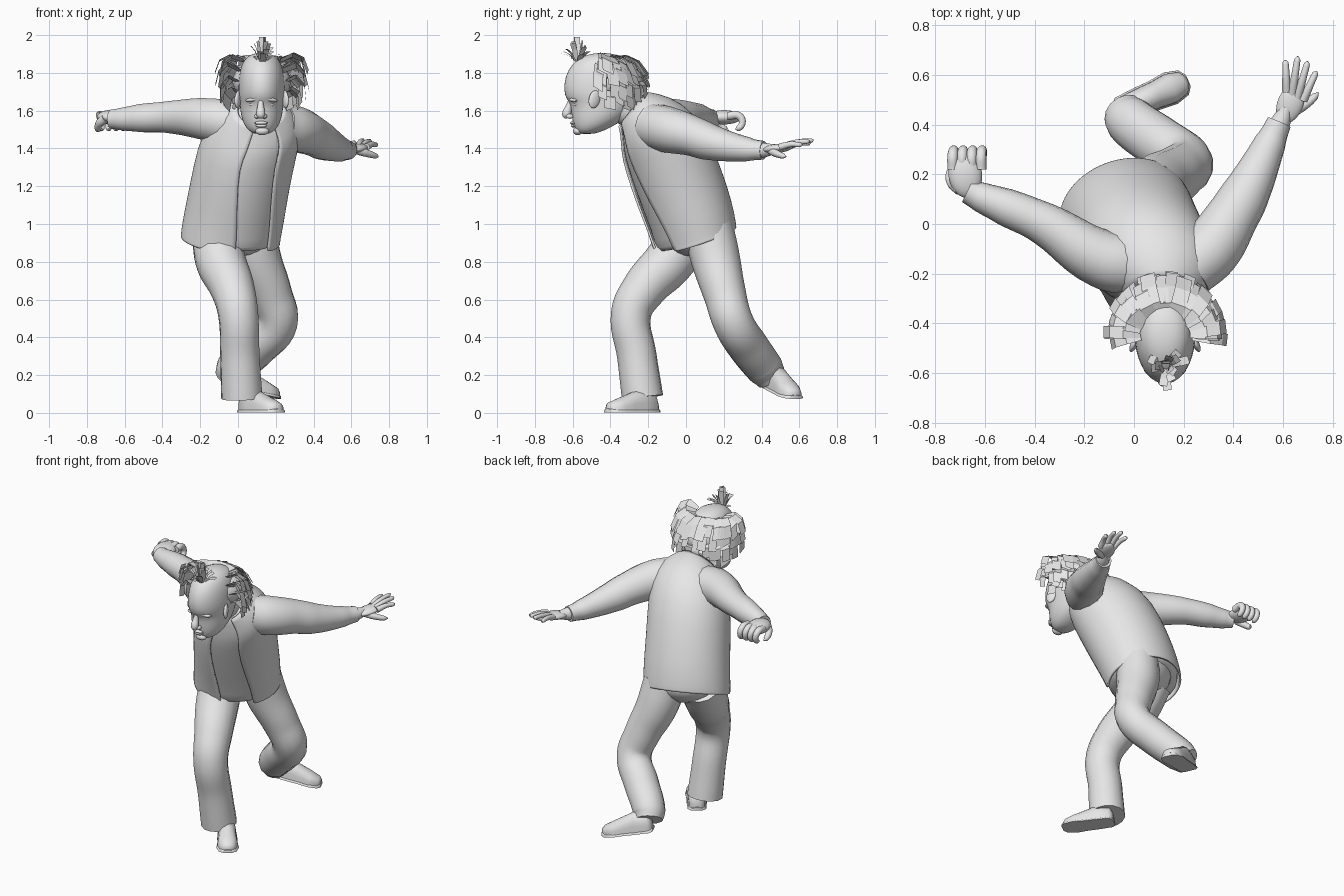
import bpy, bmesh, math, random
from math import sin, cos, pi, radians
from mathutils import Vector, Matrix

random.seed(4)
if bpy.data.objects.get("Cube"):
    bpy.data.objects.remove(bpy.data.objects["Cube"])

grey = bpy.data.materials.new("plain grey")
grey.use_nodes = True
COLOUR = (0.8, 0.8, 0.8, 1)
grey.diffuse_color = COLOUR
grey.node_tree.nodes["Principled BSDF"].inputs["Base Color"].default_value = COLOUR
parts = []


def add(name, mesh, smooth=True, subsurf=0):
    ob = bpy.data.objects.new(name, mesh)
    bpy.context.scene.collection.objects.link(ob)
    mesh.materials.clear()
    mesh.materials.append(grey)
    if subsurf:
        mod = ob.modifiers.new("subdivide", 'SUBSURF')
        mod.levels = mod.render_levels = subsurf
    if smooth:
        parts.append(ob)
    return ob


def from_bmesh(name, bm, **kw):
    bmesh.ops.recalc_face_normals(bm, faces=bm.faces)
    mesh = bpy.data.meshes.new(name)
    bm.to_mesh(mesh)
    bm.free()
    return add(name, mesh, **kw)


def loft(name, rings, closed=True, **kw):
    """Skin a list of point rings; closed rings are capped."""
    bm = bmesh.new()
    rows = [[bm.verts.new(p) for p in r] for r in rings]
    n = len(rows[0])
    for a, b in zip(rows, rows[1:]):
        for i in range(n if closed else n - 1):
            j = (i + 1) % n
            bm.faces.new((a[i], a[j], b[j], b[i]))
    if closed:
        bm.faces.new(rows[0])
        bm.faces.new(rows[-1])
    return from_bmesh(name, bm, **kw)


def tube(name, pts):
    """Smooth limb through (x, y, z, radius) points."""
    cu = bpy.data.curves.new(name + "_path", 'CURVE')
    cu.dimensions = '3D'
    cu.bevel_depth, cu.bevel_resolution, cu.resolution_u = 1, 5, 6
    cu.use_fill_caps = True
    sp = cu.splines.new('BEZIER')
    sp.radius_interpolation = 'CARDINAL'
    sp.bezier_points.add(len(pts) - 1)
    for bp, p in zip(sp.bezier_points, pts):
        bp.co, bp.radius = p[:3], p[3]
        bp.handle_left_type = bp.handle_right_type = 'AUTO'
    tmp = bpy.data.objects.new(name + "_path", cu)
    bpy.context.scene.collection.objects.link(tmp)
    dg = bpy.context.evaluated_depsgraph_get()
    mesh = bpy.data.meshes.new_from_object(tmp.evaluated_get(dg))
    bpy.data.objects.remove(tmp)
    return add(name, mesh)


def blob(name, loc, size, rot=(0, 0, 0)):
    bm = bmesh.new()
    bmesh.ops.create_uvsphere(bm, u_segments=20, v_segments=12, radius=1)
    ob = from_bmesh(name, bm)
    ob.location, ob.scale = loc, size
    ob.rotation_euler = [radians(a) for a in rot]
    return ob


def arc(cx, cy, cz, rx, ry, tilt=0, yaw=0, start=0, end=360, n=24, closed=True):
    """Ellipse tilted back-up then turned, angle measured from the front."""
    mat = (Matrix.Translation((cx, cy, cz)) @ Matrix.Rotation(radians(yaw), 4, 'Z')
           @ Matrix.Rotation(radians(tilt), 4, 'X'))
    pts = []
    for i in range(n):
        a = radians(start + (end - start) * i / (n if closed else n - 1))
        pts.append(mat @ Vector((rx * sin(a), -ry * cos(a), 0)))
    return pts


# Torso: shirt underneath, open jacket around it
torso = [(-.04, .05, .915, .252, .205, 20, 20), (-.04, .047, .93, .252, .208, 20, 20),
         (-.02, .02, 1.04, .252, .218, 20, 16), (.005, -.03, 1.18, .247, .225, 20, 9),
         (.05, -.11, 1.4, .25, .225, 26, 0), (.09, -.18, 1.51, .235, .195, 40, 0),
         (.105, -.25, 1.58, .165, .13, 50, 0), (.115, -.285, 1.605, .105, .1, 52, 0)]
loft("shirt", [arc(*r) for r in torso], subsurf=1)
jacket = loft("jacket", [arc(x, y, z, rx + .012, ry + .012, t, w, 34, 350, 30, False)
                         for x, y, z, rx, ry, t, w in torso], closed=False, subsurf=1)
thick = jacket.modifiers.new("cloth", 'SOLIDIFY')
thick.thickness, thick.offset = .012, 0
blob("trouser_seat", (-.02, .06, .95), (.2, .165, .115), (20, 0, 20))
tube("neck", [(.115, -.24, 1.57, .09), (.12, -.34, 1.62, .088), (.125, -.43, 1.66, .085)])

# Limbs
tube("right_sleeve", [(.01, -.17, 1.52, .12), (-.13, -.14, 1.55, .117), (-.36, 0, 1.565, .087),
                      (-.52, .07, 1.56, .075), (-.62, .11, 1.555, .06), (-.67, .135, 1.555, .052)])
tube("left_sleeve", [(.22, -.18, 1.52, .12), (.31, -.1, 1.5, .122), (.39, .02, 1.47, .108),
                     (.46, .14, 1.43, .094), (.55, .33, 1.395, .064), (.585, .41, 1.39, .05)])
tube("right_trouser", [(-.12, .02, .96, .13), (-.09, -.09, .8, .133), (-.03, -.22, .66, .118),
                       (0, -.29, .53, .107), (.01, -.26, .3, .105), (.02, -.23, .08, .11)])
tube("left_trouser", [(.07, .12, .98, .13), (.1, .155, .82, .13), (.175, .205, .63, .113),
                      (.21, .25, .48, .107), (.1, .33, .35, .108), (-.02, .42, .23, .1),
                      (-.04, .45, .19, .085)])


# Shoes with a flat sole
def shoe(name, heel, yaw, pitch):
    mat = (Matrix.Translation(heel) @ Matrix.Rotation(radians(yaw), 4, 'Z')
           @ Matrix.Rotation(radians(pitch), 4, 'Y'))
    form = [(0, .03, .06), (.02, .05, .1), (.1, .055, .125), (.17, .056, .1),
            (.24, .063, .075), (.295, .048, .055), (.313, .022, .038)]

    def section(x, w, h):
        return [mat @ Vector((x, w * cos(pi * i / 12), h * sin(pi * i / 12) ** .6))
                for i in range(13)]
    loft(name + "_shoe", [section(*f) for f in form])
    loft(name + "_sole", [section(x * 1.03 - .004, w + .006, .02) for x, w, h in form])


shoe("right", (.03, -.16, .003), -54, 0)
shoe("left", (-.07, .45, .135), 24, 11)

# Right hand, fingers curled under
blob("right_palm", (-.68, .2, 1.565), (.068, .095, .038), (0, 0, 8))
for i in range(4):
    x = -.73 + i * .038
    tube(f"right_finger_{i + 1}", [(x, .22, 1.572, .022), (x, .28, 1.572, .021),
                                   (x + .005, .298, 1.535, .018), (x + .008, .275, 1.505, .015),
                                   (x + .008, .262, 1.502, .004)])
tube("right_thumb", [(-.7, .14, 1.56, .026), (-.735, .17, 1.53, .021),
                     (-.74, .21, 1.5, .016), (-.735, .225, 1.495, .004)])

# Left hand, spread open
tube("left_wrist", [(.57, .37, 1.39, .045), (.595, .42, 1.392, .038), (.615, .47, 1.398, .026)])
blob("left_palm", (.63, .485, 1.4), (.052, .085, .024), (6, 0, -22))
for i, tip in enumerate([(.61, .66, 1.43), (.66, .675, 1.445), (.7, .655, 1.44), (.735, .615, 1.42)]):
    base, tip = Vector((.615 + i * .022, .535 - i * .012, 1.408)), Vector(tip)
    mid = base.lerp(tip, .5) + Vector((0, 0, .008))
    tube(f"left_finger_{i + 1}", [(*base, .019), (*mid, .015), (*base.lerp(tip, .93), .012), (*tip, .004)])
tube("left_thumb", [(.63, .45, 1.39, .022), (.68, .475, 1.375, .02),
                    (.73, .515, 1.36, .014), (.742, .53, 1.357, .004)])

# Head: (height, front, back, half width)
HX = .125
skull = [(1.906, -.47, -.42, .025), (1.892, -.55, -.34, .075), (1.85, -.605, -.28, .107),
         (1.78, -.645, -.245, .123), (1.7, -.65, -.245, .125), (1.66, -.635, -.255, .12),
         (1.635, -.612, -.265, .117), (1.58, -.608, -.3, .112), (1.53, -.6, -.36, .097),
         (1.495, -.585, -.43, .072), (1.475, -.565, -.49, .038)]
loft("head", [arc(HX, (f + b) / 2, z, w, (b - f) / 2, n=20) for z, f, b, w in skull], subsurf=1)
tube("nose", [(.121, -.61, 1.66, .012), (.12, -.62, 1.62, .018), (.12, -.632, 1.58, .024),
              (.12, -.628, 1.56, .014)])
blob("upper_lip", (.122, -.596, 1.535), (.036, .018, .01))
blob("lower_lip", (.123, -.592, 1.52), (.03, .018, .01))
blob("chin", (.128, -.573, 1.492), (.036, .025, .022))
for side, s in (("right", -1), ("left", 1)):
    blob(side + "_nostril", (.12 + s * .02, -.615, 1.57), (.014, .02, .013))
    blob(side + "_eye", (HX + s * .045, -.583, 1.633), (.02, .014, .012))
    blob(side + "_brow", (HX + s * .048, -.597, 1.658), (.04, .02, .012), (0, s * 8, s * 22))
    blob(side + "_ear", (HX + s * .125, -.485, 1.66), (.014, .032, .048), (-15, 0, s * 25))


# Hair: flat strips
def strip(bm, path, across, width):
    rows = []
    for k, p in enumerate(path):
        off = across * width * (.4 + .1 * min(k, 1))
        rows.append((bm.verts.new(p - off), bm.verts.new(p + off)))
    for a, b in zip(rows, rows[1:]):
        bm.faces.new((a[0], a[1], b[1], b[0]))


bm = bmesh.new()
# each layer: widest angle, root depth, then (reach, height) from root to tip
layers = [(100, .6, ((.1, 1.865), (.165, 1.89), (.215, 1.86), (.235, 1.79))),
          (100, .8, ((.11, 1.81), (.18, 1.845), (.225, 1.8), (.24, 1.73))),
          (92, 1, ((.12, 1.75), (.18, 1.78), (.225, 1.73), (.23, 1.66))),
          (80, 1, ((.11, 1.69), (.16, 1.71), (.2, 1.68), (.21, 1.62)))]
for k, (spread, depth, layer) in enumerate(layers):
    count = 17
    for i in range(count):
        a = radians(spread * (2 * (i + .5 * (k % 2)) / (count - .5) - 1) + random.uniform(-4, 4))
        out, lift = random.uniform(-.015, .015), random.uniform(-.02, .015)
        path = []
        for j, (r, z) in enumerate(layer):
            reach = r + out * j / 3
            back = depth + (1 - depth) * j / 3
            path.append(Vector((HX + reach * sin(a), -.44 + reach * cos(a) * back, z + lift * j / 3)))
        twist = random.uniform(-.3, .3) + .35 * sin(a)
        strip(bm, path, Vector((cos(a), -sin(a), twist)).normalized(), random.uniform(.045, .065))
from_bmesh("side_hair", bm, smooth=False)
blob("hair_mass", (HX, -.37, 1.755), (.155, .15, .11))

bm = bmesh.new()
for i in range(18):
    a = i * 2.4
    lean = .01 + .085 * (i % 6) / 5
    top = 2.0 - lean * .95 - random.uniform(0, .01) * (i % 6)
    root = Vector((.13 + .015 * sin(a), -.57 + .015 * cos(a), 1.86))
    tip = Vector((.13 + lean * sin(a), -.575 + lean * cos(a), top))
    mid = root.lerp(tip, .55) + Vector((0, 0, .012))
    strip(bm, [root, mid, tip], Vector((cos(a), -sin(a), 0)), .034)
from_bmesh("top_tuft", bm, smooth=False)

# Smooth shading, keeping hard edges
bpy.ops.object.select_all(action='DESELECT')
for ob in parts:
    ob.select_set(True)
bpy.context.view_layer.objects.active = parts[0]
bpy.ops.object.shade_smooth_by_angle(angle=radians(50))
